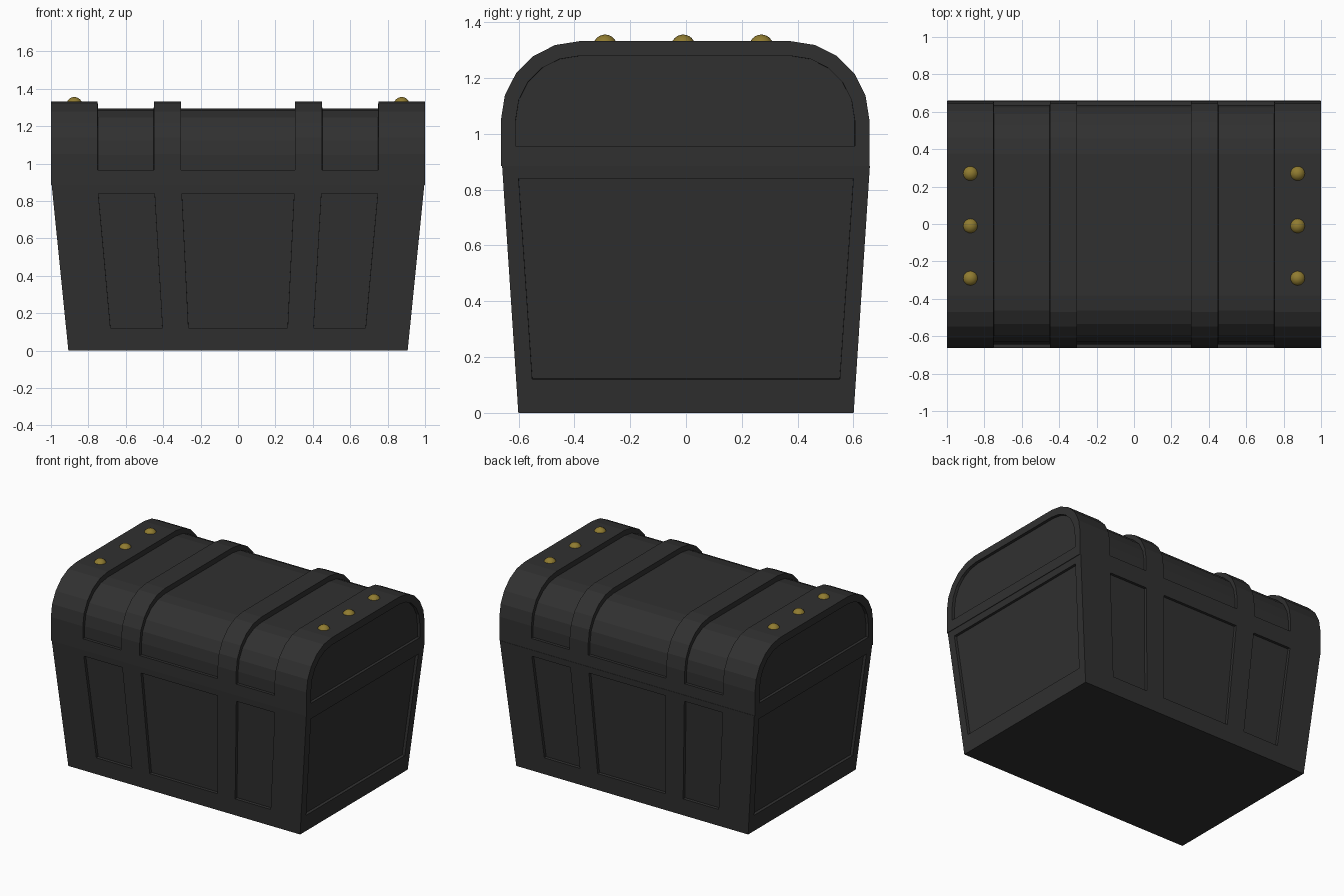
import bpy, bmesh, math

if "Cube" in bpy.data.objects:
    bpy.data.objects.remove(bpy.data.objects["Cube"])

def material(name, rgb):
    m = bpy.data.materials.new(name)
    m.diffuse_color = (*rgb, 1)
    m.use_nodes = True
    m.node_tree.nodes["Principled BSDF"].inputs["Base Color"].default_value = m.diffuse_color
    return m

DARK = material("dark charcoal", (0.03, 0.03, 0.03))
BRASS = material("brass", (0.28, 0.20, 0.03))

def finish(bm, name, mat):
    me = bpy.data.meshes.new(name)
    bm.to_mesh(me)
    bm.free()
    me.materials.append(mat)
    ob = bpy.data.objects.new(name, me)
    bpy.context.collection.objects.link(ob)
    return ob

def vert_maker(bm):
    cache = {}
    def vert(x, y, z):
        key = (round(x, 4), round(y, 4), round(z, 4))
        if key not in cache:
            cache[key] = bm.verts.new(key)
        return cache[key]
    return vert

def lerp(a, b, t):
    return a + (b - a) * t

# ---- Tapered chest body with recessed panels on all four sides ----
SEAM = 0.885
bm = bmesh.new()
V = vert_maker(bm)
rows = [0, 0.12, 0.84, SEAM]

def half_x(z): return lerp(0.907, 0.996, z / SEAM)
def half_y(z): return lerp(0.601, 0.659, z / SEAM)

def front_cols(z):
    t = (z - 0.12) / 0.72
    h = [half_x(z), lerp(0.682, 0.747, t), lerp(0.404, 0.446, t), lerp(0.265, 0.30, t)]
    return [-v for v in h] + h[::-1]

def side_cols(z):
    p = lerp(0.551, 0.60, (z - 0.12) / 0.72)
    return [-half_y(z), -p, p, half_y(z)]

panels = []
for s in (-1, 1):
    for cols, place in ((front_cols, lambda u, z: (u, s * half_y(z), z)),
                        (side_cols, lambda u, z: (s * half_x(z), u, z))):
        grid = [[V(*place(u, z)) for u in cols(z)] for z in rows]
        for r in range(3):
            for c in range(len(grid[0]) - 1):
                f = bm.faces.new((grid[r][c], grid[r][c + 1], grid[r + 1][c + 1], grid[r + 1][c]))
                if r == 1 and c % 2 == 1:
                    panels.append(f)
bmesh.ops.holes_fill(bm, edges=[e for e in bm.edges if e.is_boundary], sides=0)
bmesh.ops.recalc_face_normals(bm, faces=bm.faces[:])
bm.normal_update()
bmesh.ops.inset_individual(bm, faces=panels, thickness=0.0005, depth=-0.02)
finish(bm, "chest_body", DARK)

# ---- Rounded lid with raised bands and recessed panels ----
bm = bmesh.new()
V = vert_maker(bm)
R, CY, CZ = 0.28, 0.38, 1.052
half = [(CY + R, SEAM), (CY + R, 0.965)]
half += [(CY + R * math.cos(a), CZ + R * math.sin(a))
         for a in (math.radians(18 * i) for i in range(6))]
profile = [(-y, z) for y, z in half] + half[::-1]
xs = [-1, -0.75, -0.45, -0.305, 0.305, 0.45, 0.75, 1]
grid = [[V(x, y - 0.003, z) for y, z in profile] for x in xs]
n = len(profile)
panels = []
for i in range(len(xs) - 1):
    for j in range(n - 1):
        f = bm.faces.new((grid[i][j], grid[i + 1][j], grid[i + 1][j + 1], grid[i][j + 1]))
        if i % 2 == 1 and 0 < j < n - 2:
            panels.append(f)
ends = [bm.faces.new(grid[0]), bm.faces.new(grid[-1])]
bm.faces.new([g[0] for g in grid] + [g[-1] for g in grid[::-1]])
bmesh.ops.recalc_face_normals(bm, faces=bm.faces[:])
bm.normal_update()
# panels between the bands sink a little deeper toward the top
bmesh.ops.inset_region(bm, faces=panels, thickness=0.0005, depth=-0.02,
                       use_even_offset=True, use_boundary=True)
for v in {v for f in panels for v in f.verts}:
    v.co.z -= 0.017 * max(0, (v.co.z - 0.965) / 0.345)
# arched end panels
bmesh.ops.inset_individual(bm, faces=ends, thickness=0.052, use_even_offset=True)
for v in {v for f in ends for v in f.verts}:
    v.co.z = max(v.co.z, 0.957)
bm.normal_update()
bmesh.ops.inset_individual(bm, faces=ends, thickness=0.0005, depth=-0.02)
finish(bm, "chest_lid", DARK)

# ---- Brass studs along both end bands ----
for x in (-0.875, 0.875):
    for y in (-0.29, -0.01, 0.27):
        bm = bmesh.new()
        bmesh.ops.create_uvsphere(bm, u_segments=20, v_segments=12, radius=0.043)
        for f in bm.faces:
            f.smooth = True
        finish(bm, "stud", BRASS).location = (x, y, 1.313)
